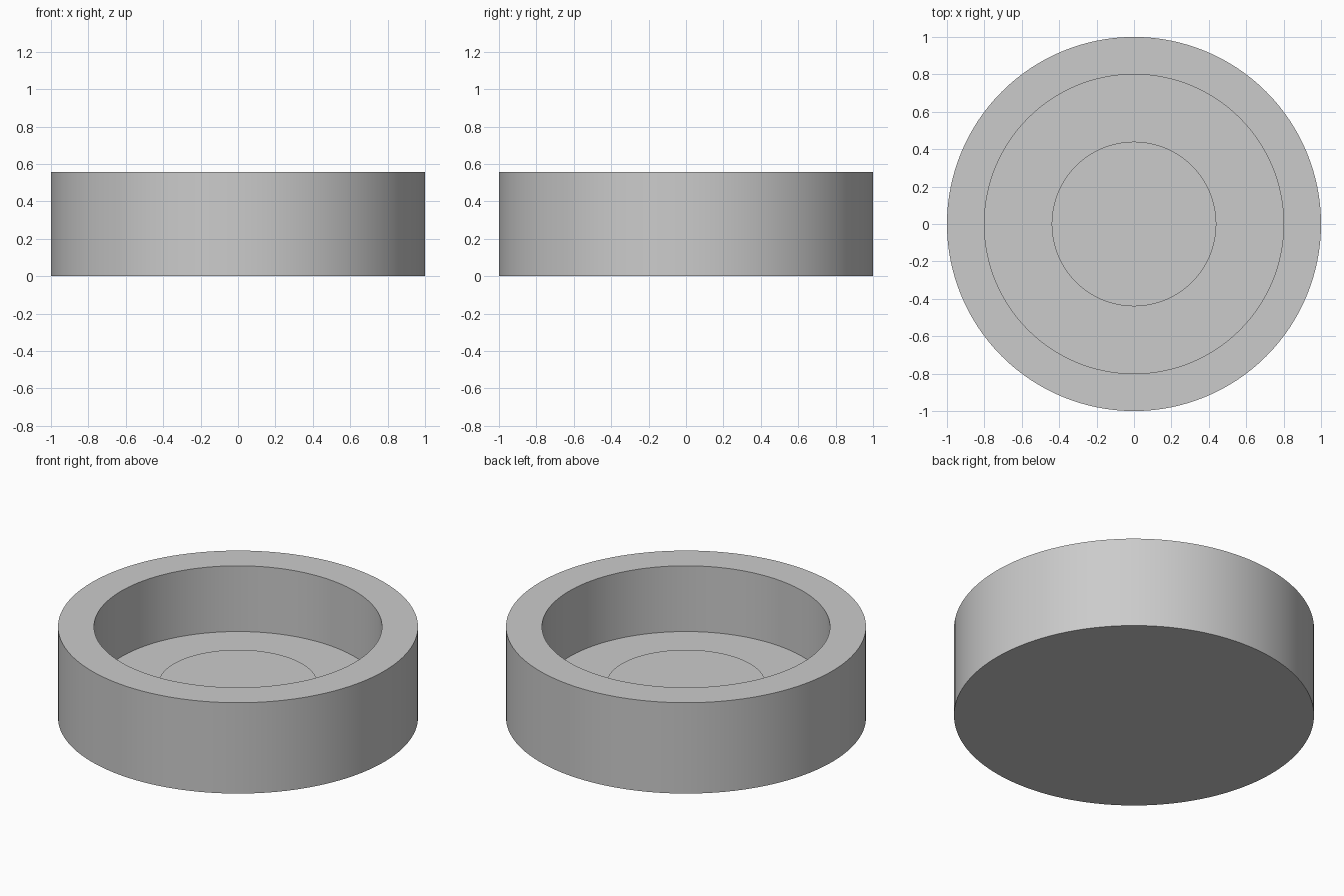
import bpy
import bmesh
from math import tau, radians

cube = bpy.data.objects.get("Cube")
if cube:
    bpy.data.objects.remove(cube, do_unlink=True)

SEGMENTS = 128

# Single grey material
grey = bpy.data.materials.new("plain grey")
grey.use_nodes = True
colour = (0.6, 0.6, 0.6, 1)
grey.diffuse_color = colour
grey.node_tree.nodes["Principled BSDF"].inputs["Base Color"].default_value = colour


def lathe(name, profile):
    """Spin a (radius, height) profile around z into a closed solid."""
    bm = bmesh.new()
    verts = [bm.verts.new((r, 0, z)) for r, z in profile]
    edges = [bm.edges.new(pair) for pair in zip(verts, verts[1:])]
    bmesh.ops.spin(bm, geom=verts + edges, cent=(0, 0, 0), axis=(0, 0, 1),
                   angle=tau, steps=SEGMENTS)
    bmesh.ops.remove_doubles(bm, verts=bm.verts, dist=0.0001)
    bmesh.ops.recalc_face_normals(bm, faces=bm.faces)
    mesh = bpy.data.meshes.new(name)
    bm.to_mesh(mesh)
    bm.free()
    mesh.materials.append(grey)
    obj = bpy.data.objects.new(name, mesh)
    bpy.context.collection.objects.link(obj)
    bpy.ops.object.select_all(action="DESELECT")
    obj.select_set(True)
    bpy.context.view_layer.objects.active = obj
    bpy.ops.object.shade_smooth_by_angle(angle=radians(30))
    return obj


HEIGHT, FLOOR, BOSS_TOP = 0.557, 0.154, 0.21
OUTER, INNER, BOSS = 1.0, 0.8, 0.44

# Round cup: base, outer wall, rim, inner wall, recessed floor and raised centre
lathe("round_cup", [(0, 0), (OUTER, 0), (OUTER, HEIGHT), (INNER, HEIGHT),
                    (INNER, FLOOR), (BOSS, FLOOR), (BOSS, BOSS_TOP),
                    (0, BOSS_TOP)])
